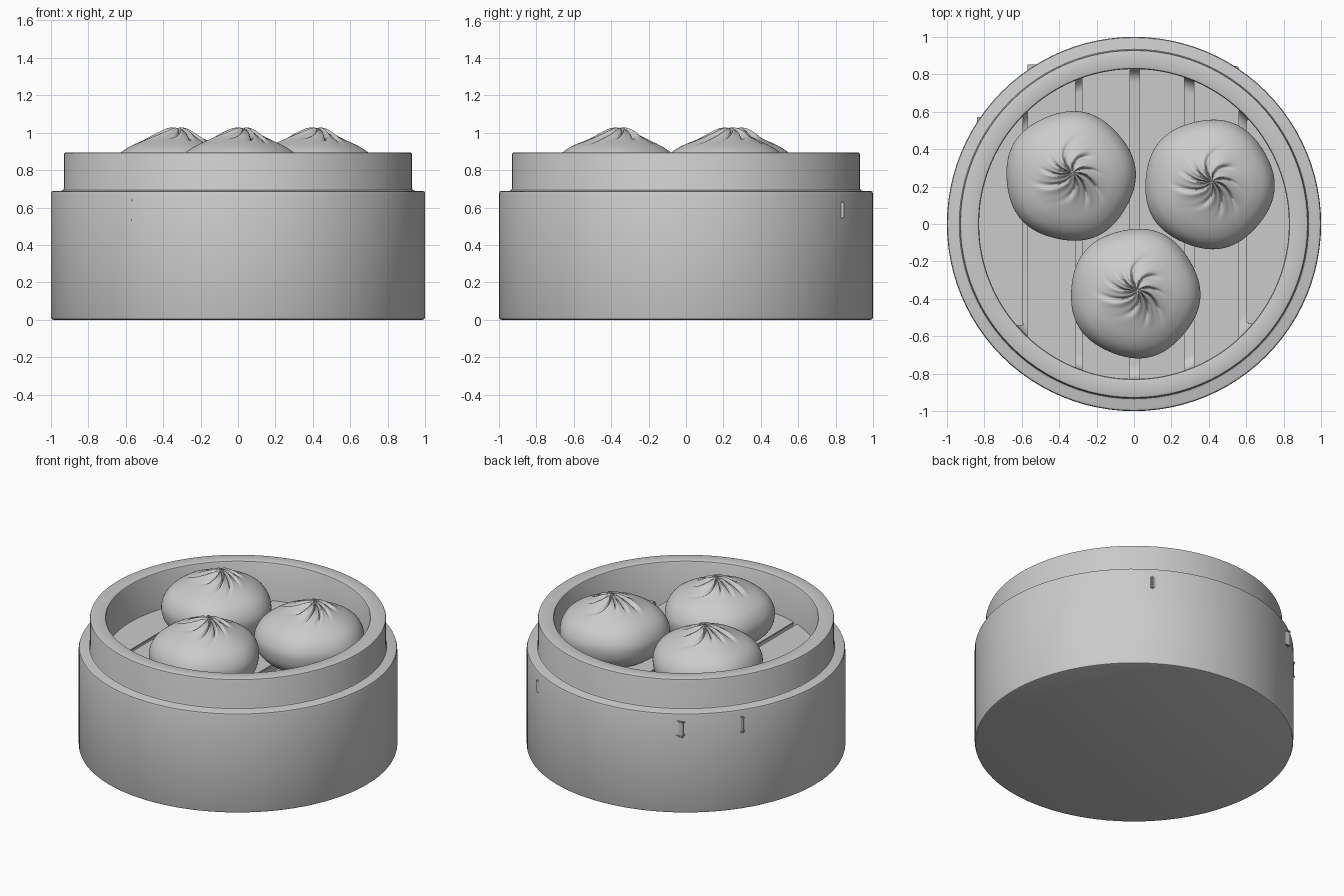
import bpy, bmesh
from math import sin, cos, pi, exp, radians

if "Cube" in bpy.data.objects:
    bpy.data.objects.remove(bpy.data.objects["Cube"])


def finish(bm, name, angle=35):
    bmesh.ops.recalc_face_normals(bm, faces=bm.faces)
    mesh = bpy.data.meshes.new(name)
    bm.to_mesh(mesh)
    bm.free()
    ob = bpy.data.objects.new(name, mesh)
    bpy.context.collection.objects.link(ob)
    bpy.ops.object.select_all(action='DESELECT')
    ob.select_set(True)
    bpy.context.view_layer.objects.active = ob
    bpy.ops.object.shade_smooth_by_angle(angle=radians(angle))
    return ob


def lathe(name, profile, segs, shape=None, angle=35):
    """Revolve (r, z) points that start and end on the axis; shape() moves each point."""
    shape = shape or (lambda r, z, a: (r * cos(a), r * sin(a), z))
    bm = bmesh.new()
    first = bm.verts.new((0, 0, profile[0][1]))
    last = bm.verts.new((0, 0, profile[-1][1]))
    rings = [[bm.verts.new(shape(r, z, 2 * pi * i / segs)) for i in range(segs)]
             for r, z in profile[1:-1]]
    for i in range(segs):
        j = (i + 1) % segs
        bm.faces.new((first, rings[0][j], rings[0][i]))
        bm.faces.new((last, rings[-1][i], rings[-1][j]))
        for a, b in zip(rings, rings[1:]):
            bm.faces.new((a[i], a[j], b[j], b[i]))
    return finish(bm, name, angle)


def smooth_curve(pts, steps):
    """Catmull-Rom interpolation through the profile points."""
    out = []
    for k in range(len(pts) - 1):
        p = [pts[min(max(k + d, 0), len(pts) - 1)] for d in (-1, 0, 1, 2)]
        for s in range(steps):
            t = s / steps
            out.append(tuple(0.5 * (2 * b + (c - a) * t + (2 * a - 5 * b + 4 * c - d) * t * t
                                    + (3 * b - a - 3 * c + d) * t ** 3)
                             for a, b, c, d in zip(*p)))
    return out + [pts[-1]]


# Basket: stepped wall, hollow inside with a rounded inner corner
basket = [(0, 0), (0.985, 0), (0.996, 0.004), (1, 0.015), (1, 0.675), (0.996, 0.686),
          (0.985, 0.69), (0.945, 0.69), (0.934, 0.694), (0.93, 0.705), (0.93, 0.885),
          (0.927, 0.892), (0.92, 0.895), (0.84, 0.895), (0.832, 0.892), (0.828, 0.885)]
basket += [(0.758 + 0.07 * cos(a * pi / 12), 0.55 - 0.07 * sin(a * pi / 12)) for a in range(7)]
lathe("steamer_basket", basket + [(0, 0.48)], 96)

# Floor slats: ends just poke through the wall
for n, (x0, x1, half) in enumerate([(0.03, 0.27, 0.95), (0.32, 0.56, 0.845), (0.60, 0.83, 0.565)]):
    for side, sx in (("right", 1), ("left", -1)):
        # front ends stay inside the wall
        front = -half + 0.03
        bm = bmesh.new()
        bmesh.ops.create_cube(bm, size=1)
        for v in bm.verts:
            v.co = (sx * (x1 if v.co.x > 0 else x0),
                    half if v.co.y > 0 else front,
                    0.635 if v.co.z > 0 else 0.54)
        bmesh.ops.bevel(bm, geom=bm.edges[:], offset=0.008, segments=2, affect='EDGES')
        finish(bm, f"floor_slat_{side}_{n + 1}")

# Buns: plump profile with spiral pleats gathered at the top
bun_profile = smooth_curve([(0, 1.024), (0.025, 1.022), (0.06, 1.008), (0.11, 0.985),
                            (0.18, 0.955), (0.25, 0.922), (0.305, 0.88), (0.338, 0.825),
                            (0.345, 0.77), (0.328, 0.705), (0.28, 0.652), (0.22, 0.635),
                            (0, 0.635)], 6)
PLEATS = 9


def bun_shape(r, z, a):
    lump = 1 + 0.014 * cos(5 * a + 0.4)
    x, y = r * lump * cos(a), r * lump * sin(a)
    if z > 0.8:
        twist = a + 4.5 * r + 0.18 * sin(2 * a + 1)
        phase = PLEATS * twist
        groove = ((1 + cos(phase)) / 2) ** 5
        reach = 0.09 + 0.025 * sin(3 * a + 4)
        fade = (1 - exp(-(r / 0.035) ** 2)) * exp(-(r / (reach + 0.05)) ** 4)
        z += fade * (0.008 * sin(phase + 0.5) - 0.04 * groove + 0.008)
        # peak sits slightly off centre
        lean = 0.016 * exp(-(r / 0.15) ** 2)
        x, y = x + lean, y + lean
    return x, y, z


for name, x, y, turn in (("bun_front", 0.005, -0.37, 0), ("bun_right", 0.402, 0.213, 0),
                         ("bun_left", -0.34, 0.255, 10)):
    bun = lathe(name, bun_profile, 180, bun_shape, 75)
    bun.location = (x, y, 0)
    bun.rotation_euler.z = radians(turn)
